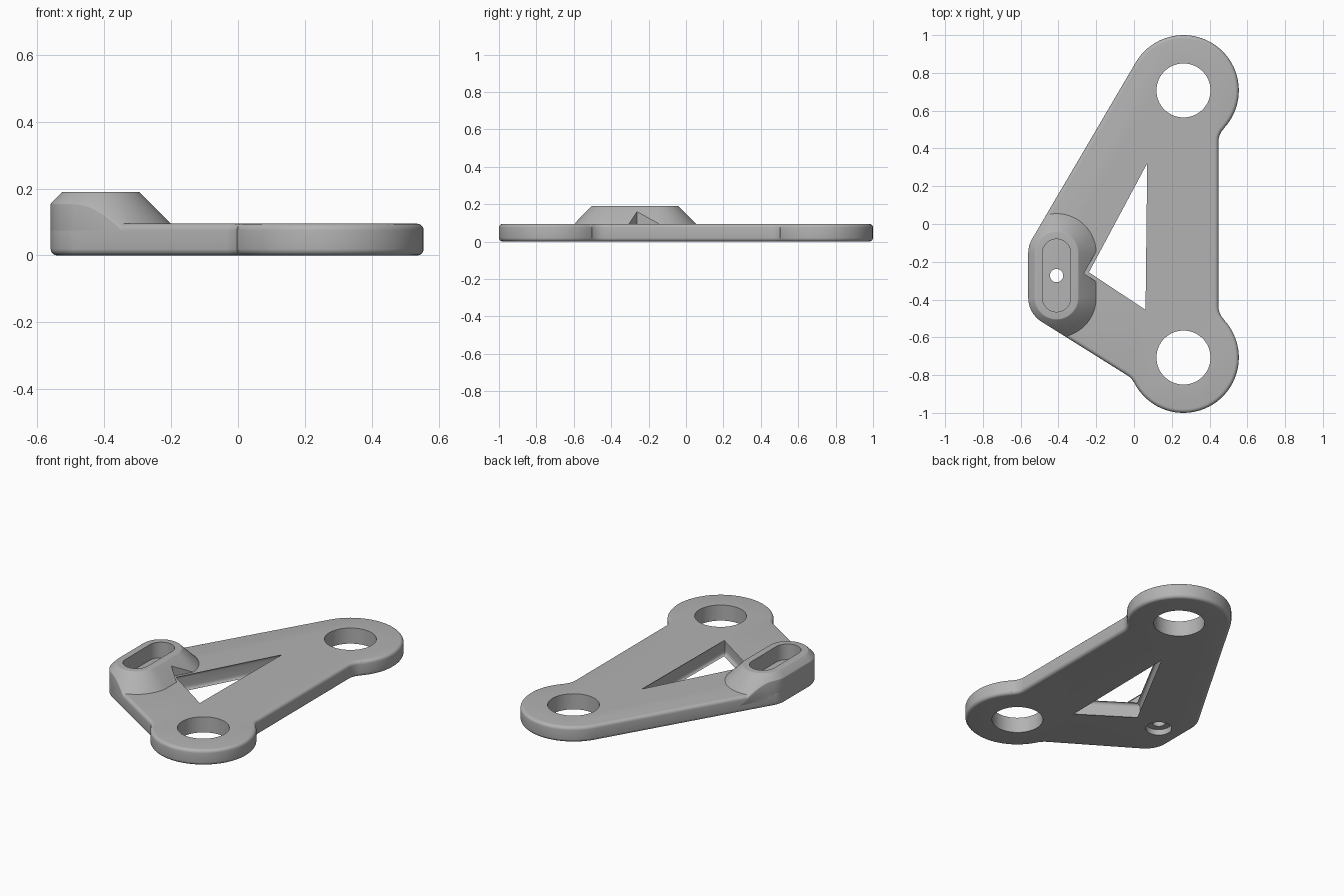
import bpy, bmesh, math
from mathutils import Vector

if "Cube" in bpy.data.objects:
    bpy.data.objects.remove(bpy.data.objects["Cube"], do_unlink=True)

steel = bpy.data.materials.new("plain_grey")
steel.use_nodes = True
grey = (0.45, 0.45, 0.45, 1)
steel.diffuse_color = grey
steel.node_tree.nodes["Principled BSDF"].inputs["Base Color"].default_value = grey

THICK, TOP, ROUND = 0.095, 0.19, 0.02
LOBE_X, LOBE_Y, LOBE_R = 0.262, 0.707, 0.293
BOSS_X, SLOT_LOW, SLOT_HIGH = -0.41, -0.39, -0.155


def arc(x, y, r, start, end, step=5):
    n = max(3, round(abs(end - start) / step))
    angles = [math.radians(start + (end - start) * i / n) for i in range(n + 1)]
    return [Vector((x + r * math.cos(a), y + r * math.sin(a))) for a in angles]


def circle(x, y, r):
    return arc(x, y, r, 0, 360)[:-1]


def stadium(r):
    return arc(BOSS_X, SLOT_HIGH, r, 0, 180) + arc(BOSS_X, SLOT_LOW, r, 180, 360)


def offset(points, d):
    """Move a counter-clockwise loop outward by d."""
    result = []
    for i, p in enumerate(points):
        a = (p - points[i - 1]).normalized()
        b = (points[(i + 1) % len(points)] - p).normalized()
        na, nb = Vector((a.y, -a.x)), Vector((b.y, -b.x))
        n = (na + nb).normalized()
        result.append(p + n * d / max(n.dot(na), 0.5))
    return result


def loft(name, layers):
    """Closed solid through loops of equal length, given as (points, height)."""
    bm = bmesh.new()
    rings = [[bm.verts.new((p.x, p.y, z)) for p in pts] for pts, z in layers]
    for low, high in zip(rings, rings[1:]):
        for i in range(len(low)):
            bm.faces.new((low[i - 1], low[i], high[i], high[i - 1]))
    bm.faces.new(rings[0][::-1])
    bm.faces.new(rings[-1])
    bmesh.ops.recalc_face_normals(bm, faces=bm.faces)
    mesh = bpy.data.meshes.new(name)
    bm.to_mesh(mesh)
    bm.free()
    obj = bpy.data.objects.new(name, mesh)
    bpy.context.collection.objects.link(obj)
    mesh.materials.append(steel)
    return obj


def prism(name, points, low=-0.1, high=0.3):
    return loft(name, [(points, low), (points, high)])


def apply(obj, mod):
    bpy.context.view_layer.objects.active = obj
    bpy.ops.object.modifier_apply(modifier=mod.name)


def boolean(obj, cutter, operation="DIFFERENCE"):
    mod = obj.modifiers.new("cut", "BOOLEAN")
    mod.operation, mod.object, mod.solver = operation, cutter, "EXACT"
    apply(obj, mod)
    bpy.data.objects.remove(cutter, do_unlink=True)


# Outer outline: two lobes, tangent arms and the rounded boss end
outline = (
    arc(LOBE_X, LOBE_Y, LOBE_R, -43.5, 149.7)
    + arc(BOSS_X, SLOT_HIGH, 0.15, 149.7, 180)
    + arc(BOSS_X, SLOT_LOW, 0.15, 180, 238)
    + arc(-0.075, -0.871, 0.08, 58, 26.2)
    + arc(LOBE_X, -LOBE_Y, LOBE_R, 206.2, 403.5)
    + arc(0.547, -0.435, 0.1, 223.5, 180)
    + arc(0.547, 0.435, 0.1, 180, 136.5)
)
window = [Vector(p) for p in ((0.08, 0.36), (-0.265, -0.262), (0.08, -0.49))]

# Quarter-round edge steps, as (inset, depth) from the rim
steps = [(ROUND * (1 - math.cos(a)), ROUND * (1 - math.sin(a)))
         for a in (math.pi / 2 * i / 5 for i in range(6))]

# Plate with rounded rims
profile = [(inset, depth) for inset, depth in steps[::-1]]
profile += [(inset, THICK - depth) for inset, depth in steps]
plate = loft("arm_plate", [(offset(outline, -i), z) for i, z in profile])

# Triangular window, flared to round its rims
flare = [(ROUND, -0.05)] + profile + [(ROUND, 0.15)]
boolean(plate, loft("window_cutter", [(offset(window[::-1], i), z) for i, z in flare]))

# Lobe holes, and the screw hole with its counterbore
for side in (1, -1):
    boolean(plate, prism("lobe_cutter", circle(LOBE_X, side * LOBE_Y, 0.143)))
boolean(plate, prism("screw_cutter", circle(BOSS_X, -0.273, 0.035)))
boolean(plate, prism("counterbore_cutter", circle(BOSS_X, -0.273, 0.073), -0.1, 0.035))

# Sloped boss, trimmed to the outline, with a slot through to the plate
boss = loft("slotted_boss", [(stadium(0.115 + TOP - 0.04), 0.04), (stadium(0.115), TOP)])
boolean(boss, prism("trim", outline), "INTERSECT")
bevel = boss.modifiers.new("soft_edges", "BEVEL")
bevel.width, bevel.segments = 0.012, 3
bevel.limit_method, bevel.angle_limit = "ANGLE", math.radians(35)
apply(boss, bevel)
boolean(boss, prism("window_cutter", window[::-1]))
boolean(boss, prism("slot_cutter", stadium(0.075)))

# Smooth shading with sharp rims kept
for obj in (plate, boss):
    bpy.ops.object.select_all(action="DESELECT")
    obj.select_set(True)
    bpy.context.view_layer.objects.active = obj
    bpy.ops.object.shade_smooth_by_angle(angle=math.radians(30))
